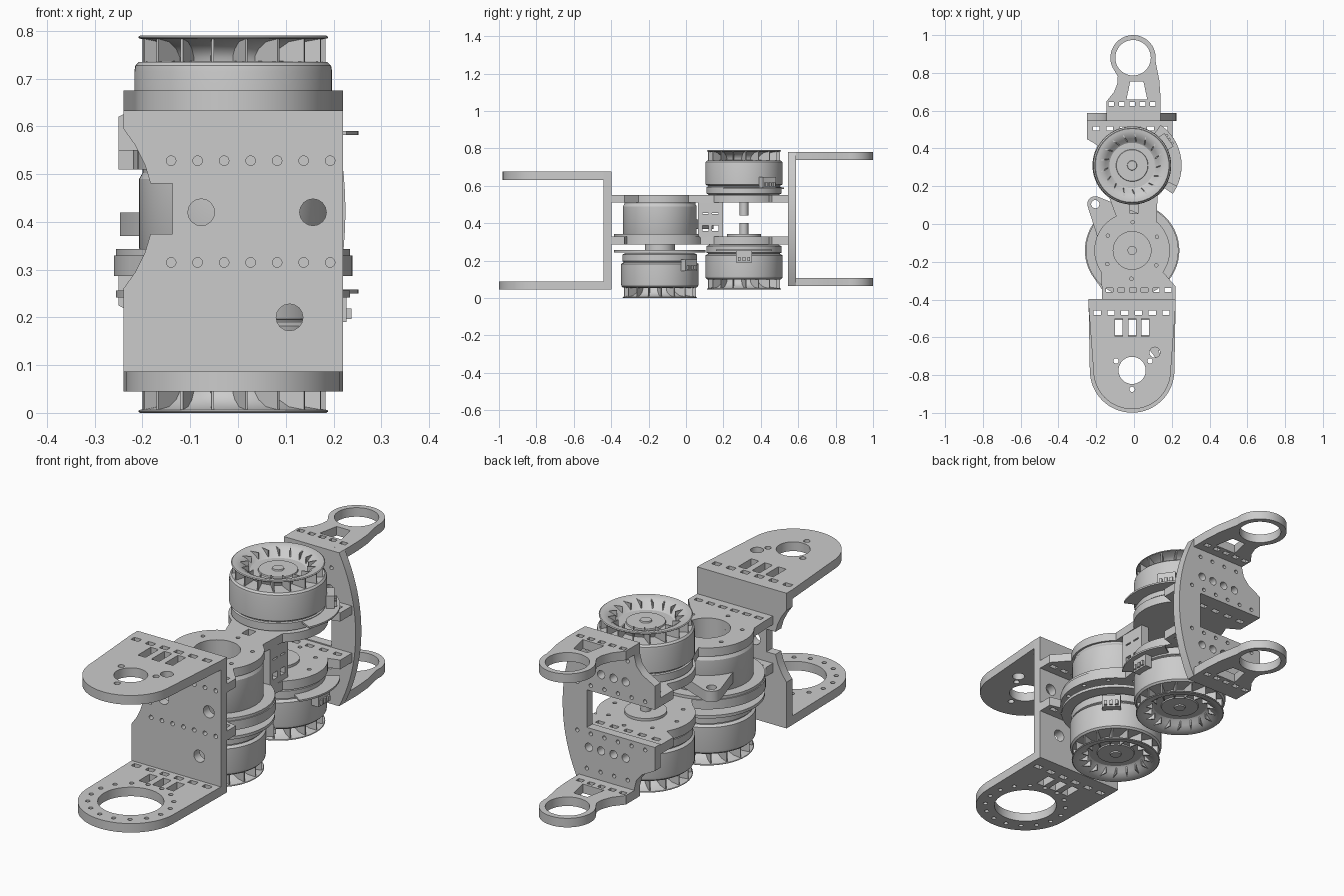
import bpy, bmesh, math
from mathutils import Matrix, Vector

if "Cube" in bpy.data.objects:
    bpy.data.objects.remove(bpy.data.objects["Cube"])

CX = -0.01
FRONT, REAR = (CX, -0.14), (CX, 0.31)   # axes of the front and rear actuators


def arc(c, r, a0, a1, n=20):
    return [(c[0] + r * math.cos(math.radians(a0 + (a1 - a0) * i / n)),
             c[1] + r * math.sin(math.radians(a0 + (a1 - a0) * i / n))) for i in range(n + 1)]


def hole(x, y, r):
    return arc((x, y), r, 0, 360, 48 if r > 0.05 else 16)[:-1]


def slot(x, y, w, h):
    return [(x - w/2, y - h/2), (x + w/2, y - h/2), (x + w/2, y + h/2), (x - w/2, y + h/2)]


def row(x0, x1, n, y, w, h):
    return [slot(x0 + (x1 - x0) * i / (n - 1), y, w, h) for i in range(n)]


def dots(x0, x1, n, y, r):
    return [hole(x0 + (x1 - x0) * i / (n - 1), y, r) for i in range(n)]


def ring(c, r, n, size, a=0.0):
    return [hole(c[0] + r * math.cos(a + math.tau * i / n),
                 c[1] + r * math.sin(a + math.tau * i / n), size) for i in range(n)]


def smooth(ob):
    bpy.ops.object.select_all(action='DESELECT')
    ob.select_set(True)
    bpy.context.view_layer.objects.active = ob
    bpy.ops.object.shade_smooth_by_angle(angle=math.radians(30))


def plate(name, outline, holes, lo, hi, upright=False):
    """Flat plate with holes; upright plates are drawn in x,z and run from y=lo to y=hi."""
    cu = bpy.data.curves.new(name, 'CURVE')
    cu.dimensions, cu.fill_mode, cu.extrude = '2D', 'BOTH', (hi - lo) / 2
    for pts in [outline] + holes:
        s = cu.splines.new('POLY')
        s.points.add(len(pts) - 1)
        for p, q in zip(s.points, pts):
            p.co = (q[0], q[1], 0, 1)
        s.use_cyclic_u = True
    ob = bpy.data.objects.new(name, cu)
    bpy.context.collection.objects.link(ob)
    mid = (lo + hi) / 2
    if upright:
        ob.rotation_euler.x = math.pi / 2
        ob.location.y = mid
    else:
        ob.location.z = mid
    bpy.ops.object.select_all(action='DESELECT')
    ob.select_set(True)
    bpy.context.view_layer.objects.active = ob
    bpy.ops.object.convert(target='MESH')
    smooth(bpy.context.view_layer.objects.active)


def finish(name, bm):
    bmesh.ops.recalc_face_normals(bm, faces=bm.faces[:])
    me = bpy.data.meshes.new(name)
    bm.to_mesh(me)
    bm.free()
    ob = bpy.data.objects.new(name, me)
    bpy.context.collection.objects.link(ob)
    smooth(ob)


def lathe(bm, profile, c, z, s=1, n=64):
    """Spin (radius, height) points around a vertical axis; s=-1 turns it upside down."""
    rings = []
    for r, h in profile:
        k = 1 if r == 0 else n
        rings.append([bm.verts.new((c[0] + r * math.cos(math.tau * i / n),
                                    c[1] + r * math.sin(math.tau * i / n), z + s * h)) for i in range(k)])
    for a, b in zip(rings, rings[1:]):
        for i in range(n):
            quad = [a[i % len(a)], a[(i + 1) % len(a)], b[(i + 1) % len(b)], b[i % len(b)]]
            bm.faces.new(list(dict.fromkeys(quad)))


def turned(name, profile, c, z):
    bm = bmesh.new()
    lathe(bm, profile, c, z)
    finish(name, bm)


def disc(name, c, r, z0, z1):
    turned(name, [(0, z0), (r, z0), (r, z1), (0, z1)], c, 0)


def box(bm, mat, size):
    bmesh.ops.create_cube(bm, size=1, matrix=mat @ Matrix.Diagonal((*size, 1)))


def motor(name, c, z, s, plug_deg, plug_h):
    # can body
    bm = bmesh.new()
    lathe(bm, [(0, 0), (.185, 0), (.2, .008), (.2, .043), (.193, .046), (.193, .05), (.2, .053), (.207, .058),
               (.207, .165), (.205, .177), (.197, .185), (.12, .187), (0, .187)], c, z, s)
    finish(name + "_body", bm)
    # funnel-shaped fan with vanes below its lip
    bm = bmesh.new()
    lathe(bm, [(.125, .18), (.127, .195), (.138, .212), (.16, .227), (.197, .234), (.199, .237), (.195, .24),
               (.18, .239), (.16, .233), (.142, .22), (.128, .205), (.12, .2), (.085, .2), (.083, .206),
               (.026, .206), (.024, .212), (0, .212)], c, z, s)
    for i in range(17):
        m = (Matrix.Translation((c[0], c[1], z + s * .21)) @ Matrix.Rotation(math.tau * i / 17, 4, 'Z')
             @ Matrix.Translation((.16, 0, 0)) @ Matrix.Rotation(.3, 4, 'Z'))
        box(bm, m, (.068, .005, .05))
    finish(name + "_fan", bm)
    # wiring plug: shell with three pins
    bm = bmesh.new()
    m = (Matrix.Translation((c[0], c[1], z + s * plug_h)) @ Matrix.Rotation(math.radians(plug_deg), 4, 'Z')
         @ Matrix.Translation((.22, 0, 0)))
    box(bm, m, (.035, .085, .06))
    for k in (-1, 0, 1):
        box(bm, m @ Matrix.Translation((.02, k * .025, -.012)), (.015, .014, .022))
    finish(name + "_plug", bm)


# motors with fans
motor("upper_rear_motor", REAR, .55, 1, 35, .068)
motor("lower_rear_motor", REAR, .285, -1, 0, .065)
motor("front_motor", FRONT, .24, -1, 45, .065)


def board(a0, a1, c):
    return arc(c, .262, a0, a1) + arc(c, .15, a1, a0)


plate("upper_circuit_board", board(-25, 55, REAR), [], .582, .59)
plate("lower_circuit_board", board(-35, 35, REAR), [], .25, .258)

# middle plates joining both actuators
def mid_outline(r, a0, a1, a2, a3):
    return ([(.22, -.4), (.22, -.33)] + arc(FRONT, r, a0, a1) + arc(REAR, .21, -50, 40)
            + [(.205, .46), (.205, .545), (-.25, .545), (-.25, .45), (-.215, .43)]
            + arc(REAR, .21, 150, 235) + arc(FRONT, r, a2, a3) + [(-.17, -.345), (-.17, -.4)])


edge_slots = row(-.13, .18, 6, -.35, .036, .02) + row(-.2, .16, 6, .505, .036, .022)
plate("upper_middle_plate", mid_outline(.2, -35, 50, 115, 215),
      edge_slots + [hole(*FRONT, .1), slot(0, .08, .04, .05)] + ring(FRONT, .15, 6, .009, .5), .51, .55)
plate("lower_middle_plate", mid_outline(.25, -45, 60, 110, 210),
      edge_slots + ring(FRONT, .23, 12, .009, .2) + ring(REAR, .16, 8, .009), .287, .33)

# gearbox between the plates
turned("gearbox_housing", [(0, .33), (.19, .33), (.197, .345), (.197, .49), (.19, .502), (.19, .512), (.1, .512),
                           (.1, .42), (.024, .42), (.024, .45), (0, .45)], FRONT, 0)
disc("gearbox_flange", FRONT, .245, .33, .343)
disc("motor_flange", FRONT, .245, .242, .256)
disc("drive_boss", FRONT, .08, .25, .29)
EAR = (-.205, .105)
plate("gearbox_ear", [(-.19, -.08)] + arc((CX, -.14), .1, 200, 400, 8)
      + [(.04, .05)] + arc(EAR, .042, 65, 195, 12), [hole(*EAR, .022)], .37, .42)

# output shafts and their collars
for z0, z1, tag in ((.32, .40, "lower"), (.44, .52, "upper")):
    disc(tag + "_shaft", REAR, .023, z0, z1)
disc("shaft_collar", REAR, .09, .325, .342)

# side web with four windows, drawn in x,z then turned to face sideways
bm = bmesh.new()
for y in (.075, .13, .185):
    box(bm, Matrix.Translation((.1, y, .42)), (.04, .024 if y != .13 else .02, .19))
for z, h in ((.34, .035), (.418, .06), (.485, .06)):
    box(bm, Matrix.Translation((.1, .13, z)), (.04, .134, h))
finish("side_web", bm)

# front bracket: upright plate and two arms
lips = row(-.195, .17, 6, -.47, .038, .025) + row(-.08, .06, 3, -.547, .04, .095)
plate("front_bracket_plate",
      [(-.24, .045), (.22, .045), (.22, .675), (-.24, .675), (-.24, .595), (-.215, .56), (-.195, .52),
       (-.183, .48), (-.137, .48), (-.137, .375), (-.183, .375), (-.195, .335), (-.215, .295), (-.24, .26)],
      dots(-.14, .193, 7, .528, .01) + dots(-.14, .193, 7, .315, .01)
      + [hole(-.077, .42, .028), hole(.157, .42, .028), hole(.108, .2, .028)], -.44, -.397, True)
HUB = (CX, -.775)
plate("front_bracket_top_arm", [(-.24, -.44), (.22, -.44)] + arc(HUB, .205, 0, -180, 32),
      lips + [hole(*HUB, .072), hole(.11, -.68, .028), hole(-.095, -.725, .014),
              hole(.085, -.725, .014), hole(CX, -.875, .014)], .632, .675)
plate("front_bracket_bottom_arm", [(-.24, -.44), (.22, -.44)] + arc(HUB, .224, 0, -180, 32),
      lips[:6] + [slot(x, -.547, .04, .08) for x in (-.08, -.01, .06)]
      + [hole(*HUB, .14)] + ring(HUB, .182, 16, .01, .2), .045, .087)

# rear bracket: C-shaped plate and two ring-ended arms
left = [(-.145, .78), (-.145, .73), (-.155, .69), (-.185, .655), (-.25, .62), (-.25, .51), (.1, .51)]
mirror = [(x, .845 - z) for x, z in reversed(left)]
plate("rear_bracket_plate", arc((-.565, .4225), .79, -26.9, 26.9) + left + mirror,
      [h for z in (.6, .245) for h in dots(-.1, .09, 4, z, .019)]
      + [h for z in (.535, .31) for h in dots(-.2, .15, 6, z, .009)]
      + [h for z in (.7, .145) for h in dots(-.11, .1, 4, z, .009)], .545, .587, True)
EYE = (CX + .005, .88)
for tag, z in (("top", .738), ("bottom", .065)):
    plate("rear_bracket_%s_arm" % tag,
          [(.14, .58), (.14, .68), (.134, .76)] + arc(EYE, .12, -8, 218, 40)
          + [(-.086, .78), (-.088, .745), (-.105, .7), (-.145, .65), (-.145, .58)],
          row(-.12, .1, 5, .635, .03, .022)
          + [hole(*EYE, .094), [(-.04, .66), (.07, .66), (.05, .755), (-.02, .755)]], z, z + .042)
